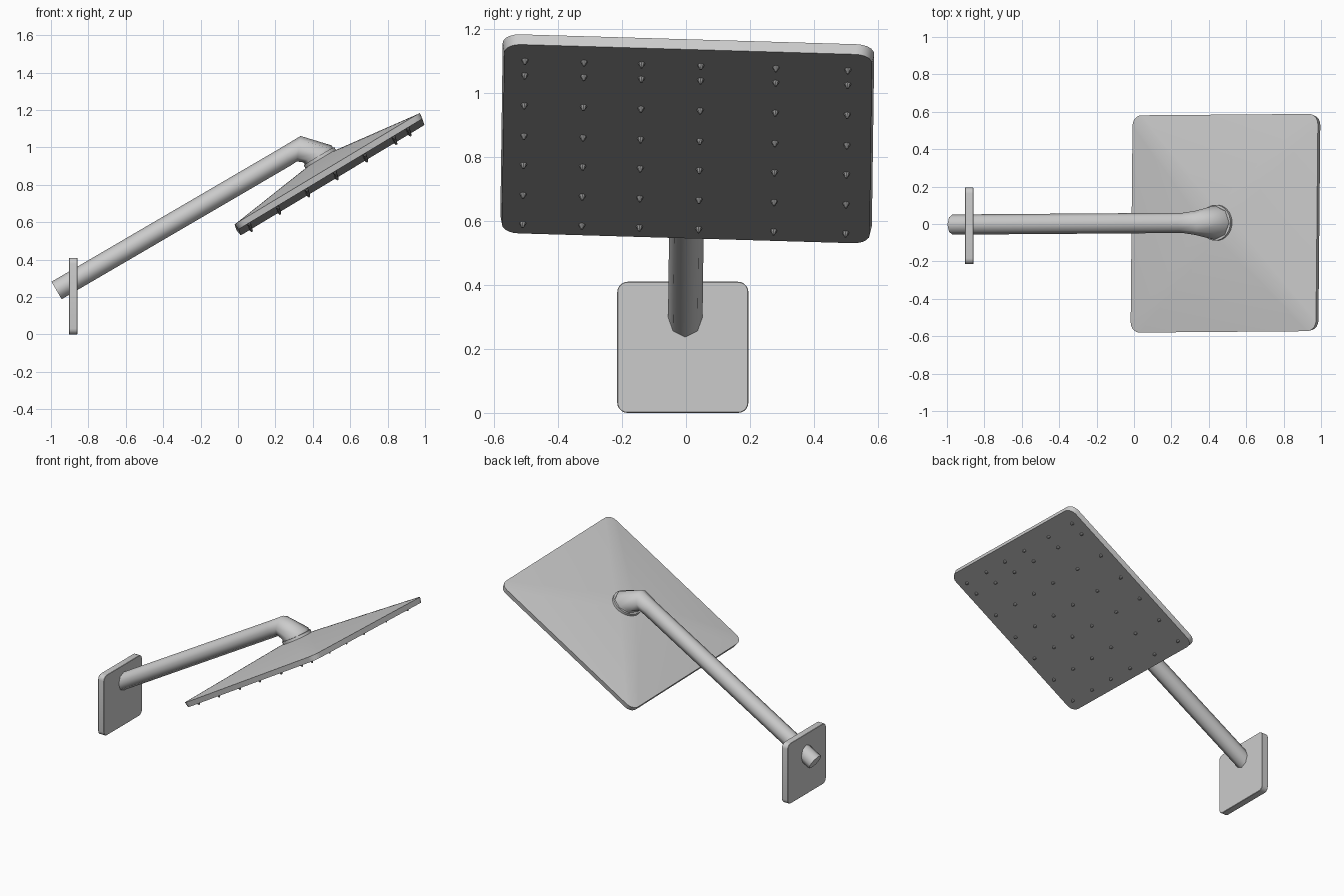
import bpy
import bmesh
from math import sin, cos, pi, radians
from mathutils import Vector, Matrix

cube = bpy.data.objects.get("Cube")
if cube:
    bpy.data.objects.remove(cube, do_unlink=True)


def material(name, grey):
    m = bpy.data.materials.new(name)
    m.use_nodes = True
    col = (grey, grey, grey, 1)
    m.diffuse_color = col
    m.node_tree.nodes["Principled BSDF"].inputs["Base Color"].default_value = col
    return m


LIGHT = material("light grey metal", 0.6)
DARK = material("dark grey face", 0.3)


def finish(name, bm, mats, matrix=None, angle=35):
    bmesh.ops.recalc_face_normals(bm, faces=bm.faces)
    mesh = bpy.data.meshes.new(name)
    bm.to_mesh(mesh)
    bm.free()
    obj = bpy.data.objects.new(name, mesh)
    bpy.context.collection.objects.link(obj)
    for m in mats:
        mesh.materials.append(m)
    if matrix:
        obj.matrix_world = matrix
    bpy.ops.object.select_all(action="DESELECT")
    obj.select_set(True)
    bpy.context.view_layer.objects.active = obj
    bpy.ops.object.shade_smooth_by_angle(angle=radians(angle))
    return obj


def loft(rings):
    """Skin a stack of equal-length rings and cap both ends."""
    bm = bmesh.new()
    loops = [[bm.verts.new(p) for p in ring] for ring in rings]
    n = len(loops[0])
    for a, b in zip(loops, loops[1:]):
        for i in range(n):
            j = (i + 1) % n
            bm.faces.new((a[i], a[j], b[j], b[i]))
    bm.faces.new(loops[0])
    bm.faces.new(loops[-1])
    return bm


def ellipse(center, a, b, sides):
    return [Vector(center) + a * cos(2 * pi * i / sides) + b * sin(2 * pi * i / sides)
            for i in range(sides)]


SEG = 6


def rounded_square(hx, hy, r, z):
    pts = []
    for k, (sx, sy) in enumerate(((1, 1), (-1, 1), (-1, -1), (1, -1))):
        for i in range(SEG):
            t = pi / 2 * (k + i / (SEG - 1))
            pts.append(Vector((sx * (hx - r) + r * cos(t), sy * (hy - r) + r * sin(t), z)))
    return pts


def circle(r, z):
    n = 4 * SEG
    return [Vector((r * cos(2 * pi * (i + 0.5) / n), r * sin(2 * pi * (i + 0.5) / n), z))
            for i in range(n)]


# Tilted frame of the spray head: origin in the middle of its underside
u = Vector((0.857, 0.007, 0.515)).normalized()
n = u.cross(Vector((0.01, 1, -0.029))).normalized()
v = n.cross(u)
HEAD = Matrix.Translation((0.5, 0.003, 0.841)) @ Matrix((u, v, n)).transposed().to_4x4()

# Spray head: thin rim rising as a shallow pyramid to the collar
bm = loft([
    rounded_square(0.573, 0.575, 0.052, 0),
    rounded_square(0.578, 0.581, 0.055, 0.034),
    circle(0.096, 0.112),
])
for f in bm.faces:
    f.material_index = int(all(abs(w.co.z) < 0.001 for w in f.verts))
finish("spray_head", bm, [LIGHT, DARK], HEAD)

# Collar joining the elbow to the head
finish("collar", loft([circle(0.096, 0.105), circle(0.096, 0.13)]), [LIGHT], HEAD)

# Nozzles: small cones in rows under the head
bm = bmesh.new()
for row in (-0.51, -0.333, -0.152, 0.025, 0.21, 0.392, 0.48):
    for col in (-0.51, -0.325, -0.145, 0.04, 0.275, 0.5):
        bmesh.ops.create_cone(bm, cap_ends=True, segments=8, radius1=0.004, radius2=0.012,
                              depth=0.018, matrix=Matrix.Translation((row, col, -0.007)))
finish("nozzles", bm, [DARK], HEAD)

# Arm: eight-sided pipe that bends and flares into the collar
up = Vector((-0.505, 0, 0.863))
side = Vector((0, 1, 0))
finish("arm", loft([
    ellipse((-0.97, -0.003, 0.235), up * 0.054, side * 0.054, 8),
    ellipse((0.26, 0.006, 0.953), up * 0.054, side * 0.054, 8),
    ellipse((0.325, 0.006, 0.993), Vector((0.01, 0, 0.068)), side * 0.064, 8),
    ellipse(HEAD @ Vector((0, 0, 0.145)), u * 0.088, v * 0.09, 8),
    ellipse(HEAD @ Vector((0, 0, 0.115)), u * 0.088, v * 0.09, 8),
]), [LIGHT], angle=50)

# Wall plate: upright rounded square
WALL = Matrix.Translation((-0.904, -0.01, 0.205)) @ Matrix.Rotation(pi / 2, 4, "Y")
finish("wall_plate", loft([
    rounded_square(0.203, 0.203, 0.03, 0),
    rounded_square(0.205, 0.205, 0.032, 0.002),
    rounded_square(0.205, 0.205, 0.032, 0.043),
    rounded_square(0.203, 0.203, 0.03, 0.045),
]), [LIGHT], WALL)
